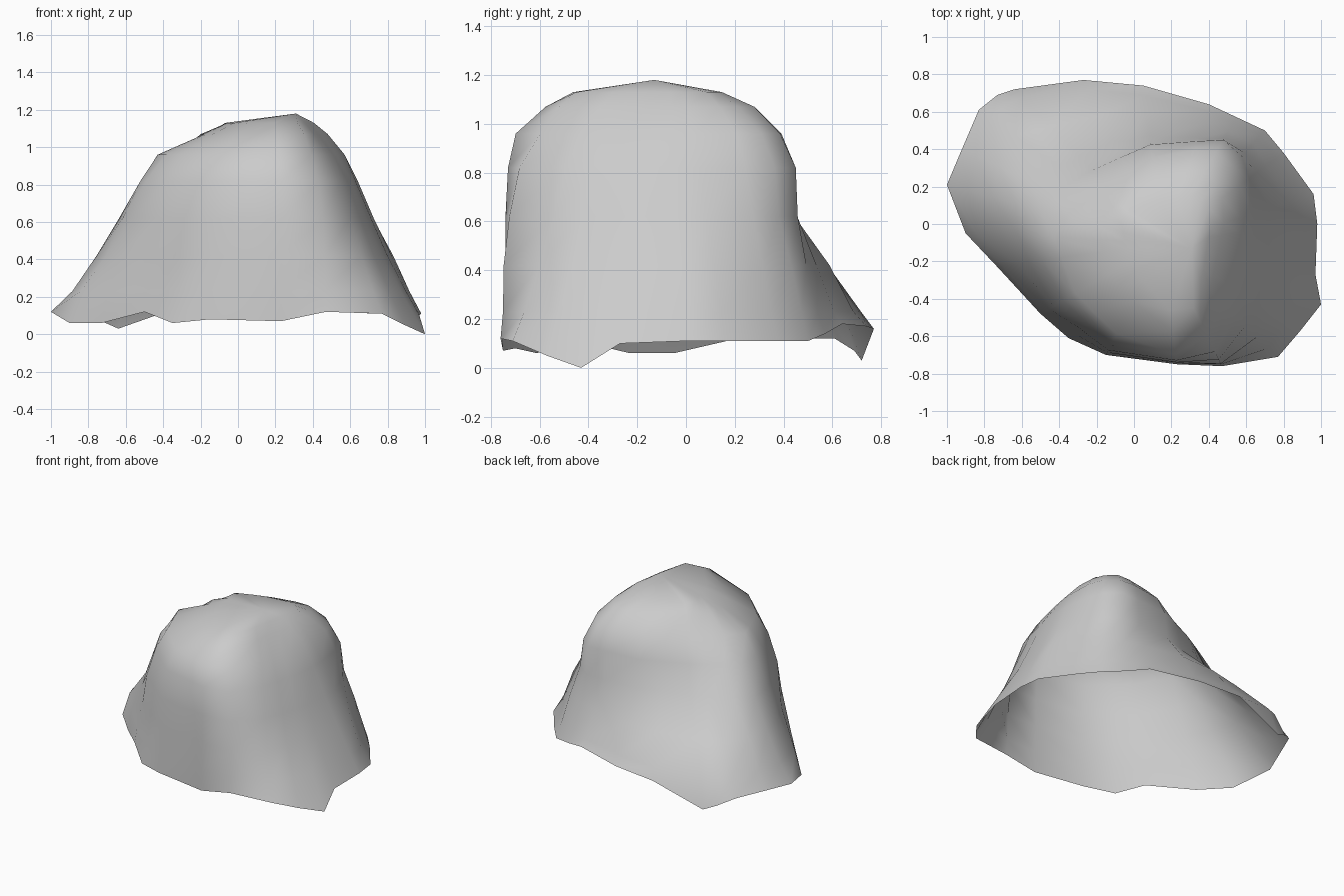
import bpy
import bmesh
from math import atan2, cos, sin, pi
from mathutils import Vector

cube = bpy.data.objects.get("Cube")
if cube:
    bpy.data.objects.remove(cube, do_unlink=True)

AXIS = Vector((0.15, -0.1))


def make_material(name, colour):
    mat = bpy.data.materials.new(name)
    mat.use_nodes = True
    mat.diffuse_color = colour
    mat.node_tree.nodes["Principled BSDF"].inputs["Base Color"].default_value = colour
    return mat


def radius_at(outline, angle):
    """Distance from the axis to a star-shaped outline in one direction."""
    ray = Vector((cos(angle), sin(angle)))
    best = 0.0
    for i, point in enumerate(outline):
        a = Vector(outline[i - 1]) - AXIS
        edge = Vector(point) - AXIS - a
        denom = ray.x * edge.y - ray.y * edge.x
        if abs(denom) < 1e-9:
            continue
        along = (a.x * ray.y - a.y * ray.x) / denom
        reach = (a.x * edge.y - a.y * edge.x) / denom
        if -1e-6 <= along <= 1 + 1e-6 and reach > best:
            best = reach
    return best


# Ragged open rim, anticlockwise from the low pointed corner
rim = [
    (1, -.43, 0), (.97, -.27, .1), (.98, 0, .11), (.96, .16, .11),
    (.8, .38, .11), (.7, .5, .11), (.55, .57, .14), (.4, .64, .18), (.05, .74, .17),
    (-.27, .77, .16), (-.64, .72, .03), (-.73, .69, .07), (-.83, .61, .12),
    (-.92, .4, .12), (-1, .21, .12), (-.9, -.05, .06), (-.73, -.23, .06),
    (-.5, -.48, .12), (-.35, -.61, .06), (-.15, -.7, .08), (.23, -.75, .07),
    (.47, -.76, .12), (.77, -.71, .11), (.89, -.57, .05),
]
angles = [atan2(y - AXIS.y, x - AXIS.x) for x, y, z in rim]

bm = bmesh.new()
rings = [[bm.verts.new(p) for p in rim]]


def add_ring(height, outline):
    """Stack one cross-section above the last and skin the gap."""
    ring = []
    for angle in angles:
        r = radius_at(outline, angle)
        ring.append(bm.verts.new((AXIS.x + r * cos(angle), AXIS.y + r * sin(angle), height)))
    below = rings[-1]
    for i in range(len(ring)):
        bm.faces.new((below[i - 1], below[i], ring[i], ring[i - 1]))
    rings.append(ring)


# Flared skirt
add_ring(.23, [(.91, -.2), (.92, .1), (.68, .47), (.38, .61), (0, .7), (-.28, .72),
               (-.65, .67), (-.8, .53), (-.89, .2), (-.84, -.06), (-.49, -.47),
               (-.15, -.7), (.23, -.75), (.47, -.75), (.73, -.66), (.86, -.43)])
add_ring(.42, [(.81, -.2), (.83, .12), (.64, .43), (.47, .51), (.3, .55), (0, .6), (-.28, .57),
               (-.66, .46), (-.77, .2), (-.69, -.12), (-.45, -.46),
               (-.14, -.69), (.23, -.74), (.46, -.75), (.69, -.58)])
# Steep body with a pinched back and a sharp front corner
add_ring(.62, [(.73, -.15), (.72, .14), (.62, .36), (.48, .46), (.1, .45), (-.2, .35),
               (-.54, .24), (-.66, .08), (-.59, -.15), (-.42, -.46),
               (-.13, -.68), (.23, -.74), (.44, -.74), (.63, -.5)])
add_ring(.82, [(.64, -.15), (.64, .15), (.59, .35), (.48, .45), (.1, .43), (-.2, .3),
               (-.46, .15), (-.54, .01), (-.49, -.2), (-.38, -.41),
               (-.12, -.65), (.23, -.73), (.41, -.72), (.56, -.47)])
# Rounded shoulder
add_ring(.96, [(.57, -.08), (.57, .2), (.5, .37), (.38, .4), (.1, .36), (-.2, .18),
               (-.43, -.07), (-.31, -.38), (-.09, -.59), (.23, -.7), (.35, -.67), (.48, -.44)])
add_ring(1.07, [(.48, 0), (.47, .17), (.4, .28), (.2, .28), (0, .21),
                (-.2, 0), (-.14, -.26), (.05, -.48), (.25, -.6), (.34, -.57), (.41, -.34)])
add_ring(1.13, [(.42, .07), (.32, .15), (.1, .12), (-.08, .05),
                (-.02, -.2), (.12, -.42), (.3, -.52), (.37, -.25)])

# Crown fan, peaking toward the left side
peak = bm.verts.new((.31, -.13, 1.18))
top = rings[-1]
for i in range(len(top)):
    bm.faces.new((top[i - 1], top[i], peak))

mesh = bpy.data.meshes.new("draped_shell")
bm.to_mesh(mesh)
bm.free()
shell = bpy.data.objects.new("draped_shell", mesh)
bpy.context.collection.objects.link(shell)
mesh.materials.append(make_material("plain grey", (.6, .6, .6, 1)))

bpy.context.view_layer.objects.active = shell
shell.select_set(True)
bpy.ops.object.shade_smooth_by_angle(angle=pi / 3)
